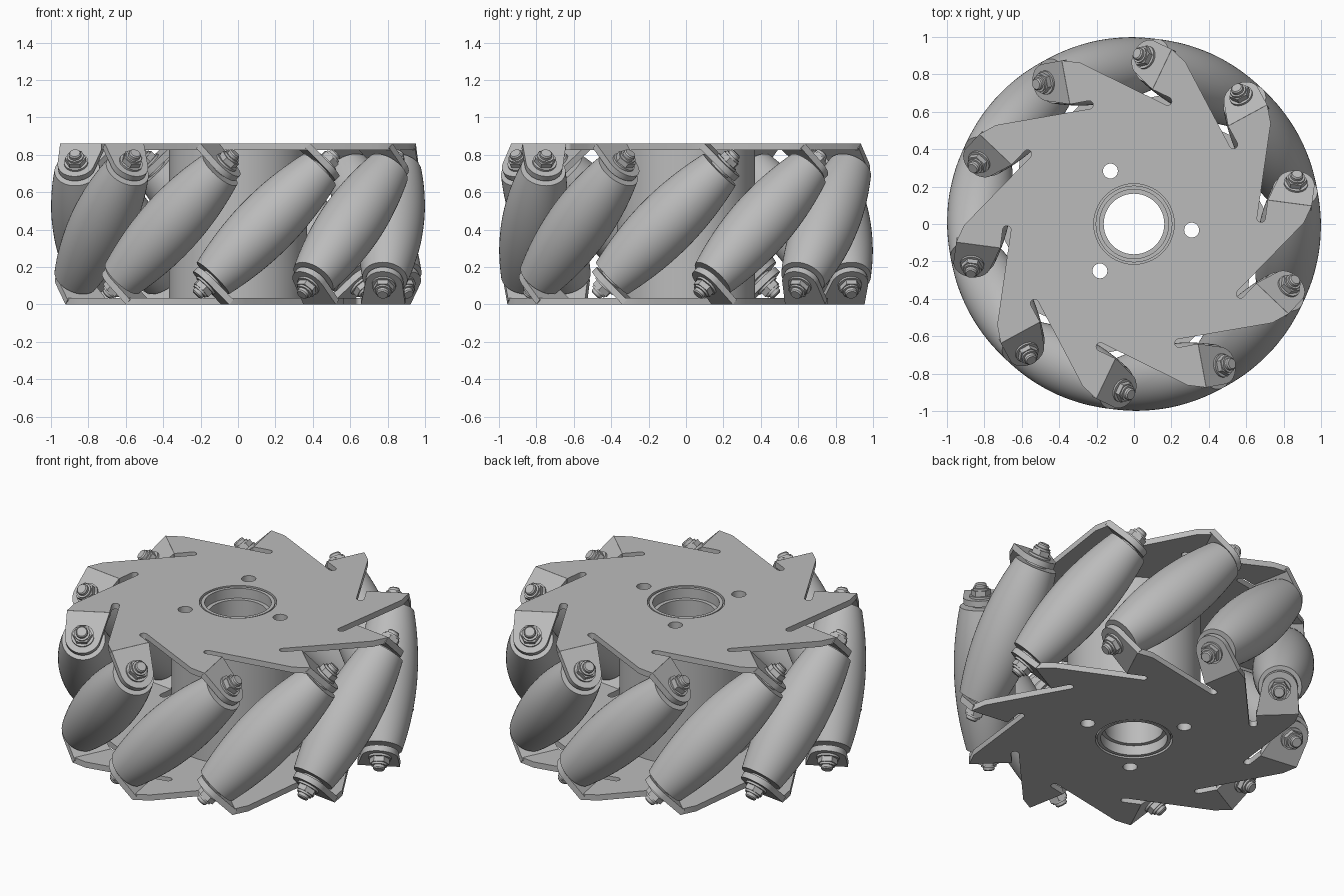
import bpy, bmesh
from math import sin, cos, pi, radians, sqrt
from mathutils import Matrix, Vector

cube = bpy.data.objects.get("Cube")
if cube:
    bpy.data.objects.remove(cube)

COUNT = 10                    # rollers around the wheel
START = radians(64.5)         # angle of the first roller
STEP = 2 * pi / COUNT
HEIGHT, THICK = 0.86, 0.035   # wheel height, sheet thickness
MID = HEIGHT / 2
R = 0.83                      # roller axis distance
END = 0.41                    # half length of a roller
TAB_S = 0.4425                # tab position along the roller axis

grey = bpy.data.materials.new("plain grey")
grey.use_nodes = True
grey.diffuse_color = (0.5, 0.5, 0.5, 1)
grey.node_tree.nodes["Principled BSDF"].inputs["Base Color"].default_value = (0.5, 0.5, 0.5, 1)


def finish(bm, name):
    """Clean up a bmesh and turn it into a shaded mesh."""
    bmesh.ops.remove_doubles(bm, verts=bm.verts, dist=0.0002)
    bmesh.ops.recalc_face_normals(bm, faces=bm.faces)
    mesh = bpy.data.meshes.new(name)
    bm.to_mesh(mesh)
    bm.free()
    mesh.materials.clear()
    mesh.materials.append(grey)
    for p in mesh.polygons:
        p.use_smooth = True
    mesh.set_sharp_from_angle(angle=radians(30))
    return mesh


def place(mesh, name, matrix=Matrix()):
    obj = bpy.data.objects.new(name, mesh)
    bpy.context.collection.objects.link(obj)
    obj.matrix_world = matrix
    return obj


def lathe(bm, profile, segments, closed=False):
    """Revolve (radius, z) points around z."""
    rings = []
    for r, z in profile:
        rings.append([bm.verts.new((r * cos(2 * pi * i / segments),
                                    r * sin(2 * pi * i / segments), z)) for i in range(segments)])
    pairs = list(zip(rings, rings[1:]))
    if closed:
        pairs.append((rings[-1], rings[0]))
    else:
        bm.faces.new(rings[0])
        bm.faces.new(rings[-1])
    for a, b in pairs:
        for i in range(segments):
            j = (i + 1) % segments
            bm.faces.new((a[i], a[j], b[j], b[i]))


def arc(cx, cy, r, a0, a1, n):
    return [(cx + r * cos(a0 + (a1 - a0) * i / n), cy + r * sin(a0 + (a1 - a0) * i / n))
            for i in range(n + 1)]


def circle(cx, cy, r, n=32):
    return arc(cx, cy, r, 0, 2 * pi, n)[:-1]


def sheet(name, outlines, thickness):
    """Flat part with holes, centred on z = 0."""
    curve = bpy.data.curves.new(name, "CURVE")
    curve.dimensions = "2D"
    curve.fill_mode = "BOTH"
    curve.extrude = thickness / 2
    for pts in outlines:
        spline = curve.splines.new("POLY")
        spline.points.add(len(pts) - 1)
        for p, (x, y) in zip(spline.points, pts):
            p.co = (x, y, 0, 1)
        spline.use_cyclic_u = True
    temp = bpy.data.objects.new(name, curve)
    bpy.context.collection.objects.link(temp)
    bpy.context.view_layer.update()
    graph = bpy.context.evaluated_depsgraph_get()
    raw = bpy.data.meshes.new_from_object(temp.evaluated_get(graph))
    bm = bmesh.new()
    bm.from_mesh(raw)
    bpy.data.objects.remove(temp)
    bpy.data.meshes.remove(raw)
    return finish(bm, name)


# Three through holes shared by the hub and both plates
bolt_holes = [circle(0.31 * cos(a), 0.31 * sin(a), 0.04, 24)
              for a in (radians(-6 + 120 * k) for k in range(3))]


# Side plates: hooked arms with a slot beside each bent tab
def plate_outline(side):
    sector = [(0.90, 0.125), (0.93, 0.22), (0.692, 0.22)]
    sector += arc(0.67, 0.12, 0.022, 0, -pi, 8)
    pts = []
    for k in range(COUNT):
        a = START + side * k * STEP
        for r, t in sector:
            t *= side
            pts.append((r * cos(a) - t * sin(a), r * sin(a) + t * cos(a)))
    return pts


for side, name in ((1, "top_plate"), (-1, "bottom_plate")):
    mesh = sheet(name, [plate_outline(side), circle(0, 0, 0.215, 64)] + bolt_holes, THICK)
    place(mesh, name, Matrix.Translation((0, 0, MID + side * (MID - THICK / 2))))

# Hub and the bearing rings set into its ends
hub = sheet("hub", [circle(0, 0, 0.37, 96), circle(0, 0, 0.19, 64)] + bolt_holes,
            HEIGHT - 2 * THICK)
place(hub, "hub", Matrix.Translation((0, 0, MID)))
bm = bmesh.new()
lip = HEIGHT - 0.004
lathe(bm, [(0.205, 0.004), (0.205, lip), (0.185, lip), (0.185, lip - 0.06), (0.162, lip - 0.06),
           (0.162, 0.064), (0.185, 0.064), (0.185, 0.004)], 64, closed=True)
place(finish(bm, "bearing_sleeve"), "bearing_sleeve")

# Barrel roller whose crown follows the wheel's rim
bm = bmesh.new()
crown = [(1 - sqrt(R * R + s * s / 2), s) for s in (END * (i / 10 - 1) for i in range(21))]
lathe(bm, [(0.06, -END)] + crown + [(0.06, END)], 48)
roller_mesh = finish(bm, "roller")

# Rounded tab, bent from the plate to stand square to the roller axis
tab_mesh = sheet("tab", [[(-0.138, -0.148), (0.10, -0.148)]
                         + arc(0, 0, 0.10, 0, radians(165), 20)], THICK)

# Spacer, washer, hex nut and threaded end
bm = bmesh.new()
face = TAB_S + THICK / 2
lathe(bm, [(0.06, END - 0.01), (0.06, TAB_S)], 32)
lathe(bm, [(0.064, face - 0.005), (0.064, face + 0.012)], 32)
lathe(bm, [(0.056, face + 0.012), (0.056, face + 0.042)], 6)
lathe(bm, [(0.044, face + 0.042), (0.044, face + 0.054)], 24)
lathe(bm, [(0.033, END), (0.033, 0.53), (0.027, 0.537)], 24)
bolt_mesh = finish(bm, "axle_bolt")

# Repeat roller, tabs and bolts round the wheel
for k in range(COUNT):
    a = START + k * STEP
    radial = Vector((cos(a), sin(a), 0))
    tangent = Vector((-sin(a), cos(a), 0))
    up = Vector((0, 0, 1))
    frame = Matrix((radial, (tangent - up).normalized(), (tangent + up).normalized()))
    frame = Matrix.Translation(radial * R + up * MID) @ frame.transposed().to_4x4()
    place(roller_mesh, f"roller_{k + 1}", frame)
    for end, turn in (("top", 0), ("bottom", pi)):
        m = frame @ Matrix.Rotation(turn, 4, "X")
        place(tab_mesh, f"{end}_tab_{k + 1}", m @ Matrix.Translation((0, 0, TAB_S)))
        place(bolt_mesh, f"{end}_axle_bolt_{k + 1}", m)
